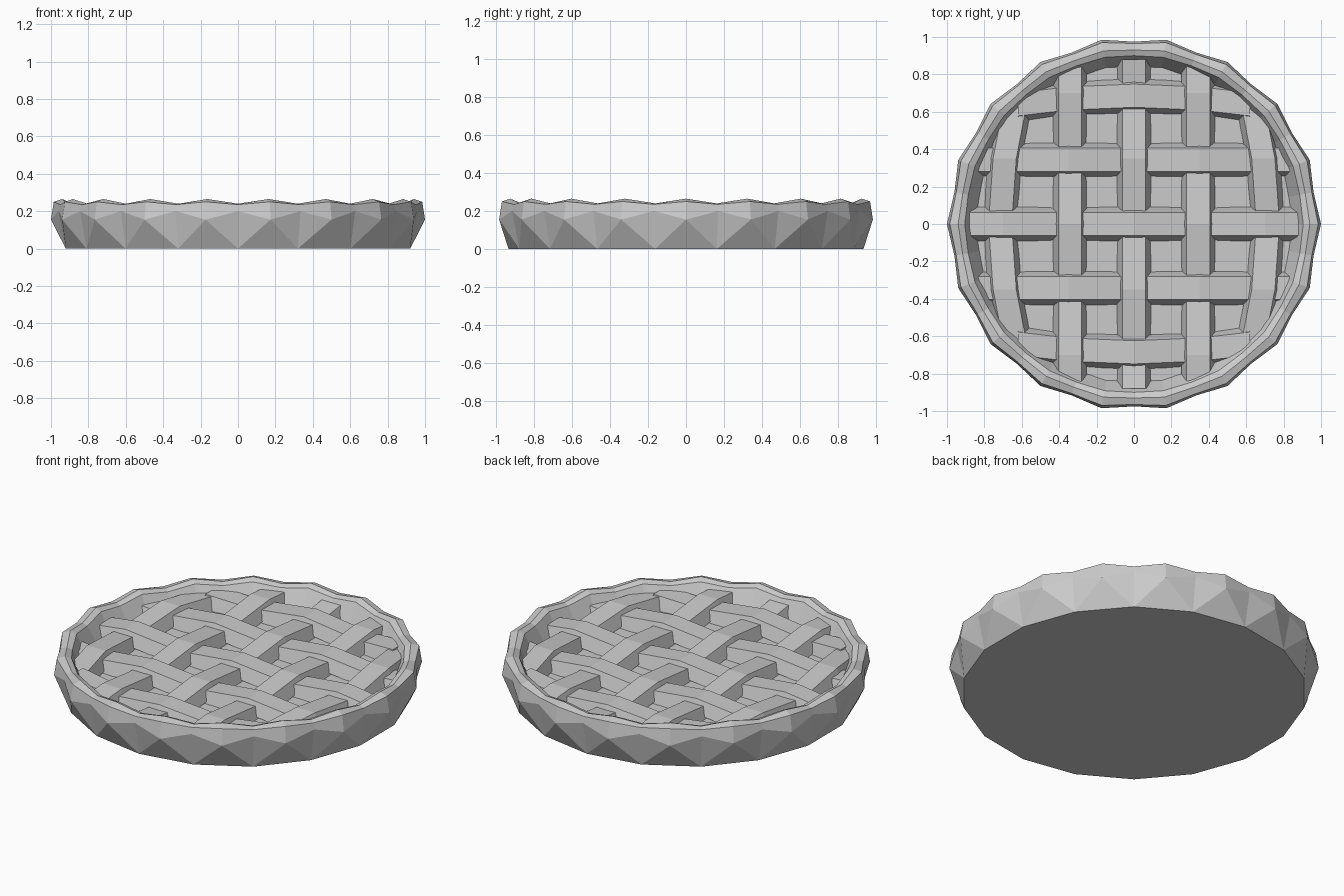
import bpy, bmesh
from math import sin, cos, pi

cube = bpy.data.objects.get("Cube")
if cube:
    bpy.data.objects.remove(cube)

crust = bpy.data.materials.new("pale_grey")
crust.use_nodes = True
crust.diffuse_color = (0.6, 0.6, 0.6, 1)
crust.node_tree.nodes["Principled BSDF"].inputs["Base Color"].default_value = (0.6, 0.6, 0.6, 1)


def finish(bm, name):
    bmesh.ops.recalc_face_normals(bm, faces=bm.faces)
    mesh = bpy.data.meshes.new(name)
    bm.to_mesh(mesh)
    bm.free()
    mesh.materials.append(crust)
    obj = bpy.data.objects.new(name, mesh)
    bpy.context.collection.objects.link(obj)
    return obj


# Fluted dish: rings alternate between crests (even) and dips (odd)
N = 36


def ring(bm, crest, dip):
    verts = []
    for i in range(N):
        r, z = dip if i % 2 else crest
        a = 2 * pi * i / N
        verts.append(bm.verts.new((r * cos(a), r * sin(a), z)))
    return verts


bm = bmesh.new()
base = [bm.verts.new((0.935 * cos(a), 0.935 * sin(a), 0))
        for a in (2 * pi * (i + 0.5) / 18 for i in range(18))]
rings = [ring(bm, *p) for p in (
    ((1.0, 0.155), (0.975, 0.2)),       # widest line
    ((0.985, 0.25), (0.965, 0.235)),    # outer lip
    ((0.94, 0.265), (0.93, 0.24)),      # top of lip
    ((0.905, 0.25), (0.9, 0.23)),       # inner lip
    ((0.85, 0.13), (0.84, 0.13)),       # foot of inner wall
)]
bm.faces.new(base)
widest = rings[0]
for k in range(18):
    i = 2 * k + 1
    bm.faces.new((base[k], widest[i], widest[i - 1]))
    bm.faces.new((base[k], widest[(i + 1) % N], widest[i]))
    bm.faces.new((base[k - 1], base[k], widest[i - 1]))
for lower, upper in zip(rings, rings[1:]):
    for i in range(N):
        j = (i + 1) % N
        bm.faces.new((lower[i], lower[j], upper[j], upper[i]))
bm.faces.new(rings[-1])
finish(bm, "crust_dish")

# Woven lattice strips
STEP = 0.35
SECTION = ((-0.09, -0.04), (-0.062, 0.035), (0.062, 0.035), (0.09, -0.04))


def strip(row, along_x):
    """One strip that rises and dips at each crossing, bowed near the rim."""
    bm = bmesh.new()
    offset = row * STEP * 0.98
    reach = (0.88, 0.85, 0.62)[abs(row)]
    bow = 0.0 if abs(row) < 2 else (0.12 if along_x else 0.2)
    stations = [-reach] + [k * STEP for k in range(-2, 3) if abs(k * STEP) < reach] + [reach]
    loops = []
    for s in stations:
        k = s / STEP
        whole = round(k)
        # over at even crossings for one direction, odd for the other
        over = (whole + row + (0 if along_x else 1)) % 2 == 0
        lift = 0.018 if over else -0.018
        if abs(k - whole) > 0.1:
            lift *= 0.3
        side = offset + (0.03 if row > 0 else -0.03) * (bow > 0.15) - bow * s * s * (1 if row > 0 else -1)
        loop = []
        for w, h in SECTION:
            x, y = (s, side + w) if along_x else (side + w, s)
            loop.append(bm.verts.new((x, y, 0.17 + lift + h)))
        loops.append(loop)
    for a, b in zip(loops, loops[1:]):
        for i in range(4):
            j = (i + 1) % 4
            bm.faces.new((a[i], a[j], b[j], b[i]))
    bm.faces.new(loops[0])
    bm.faces.new(loops[-1])
    finish(bm, f"{'cross' if along_x else 'long'}_strip_{row + 3}")


for row in range(-2, 3):
    strip(row, True)
    strip(row, False)
